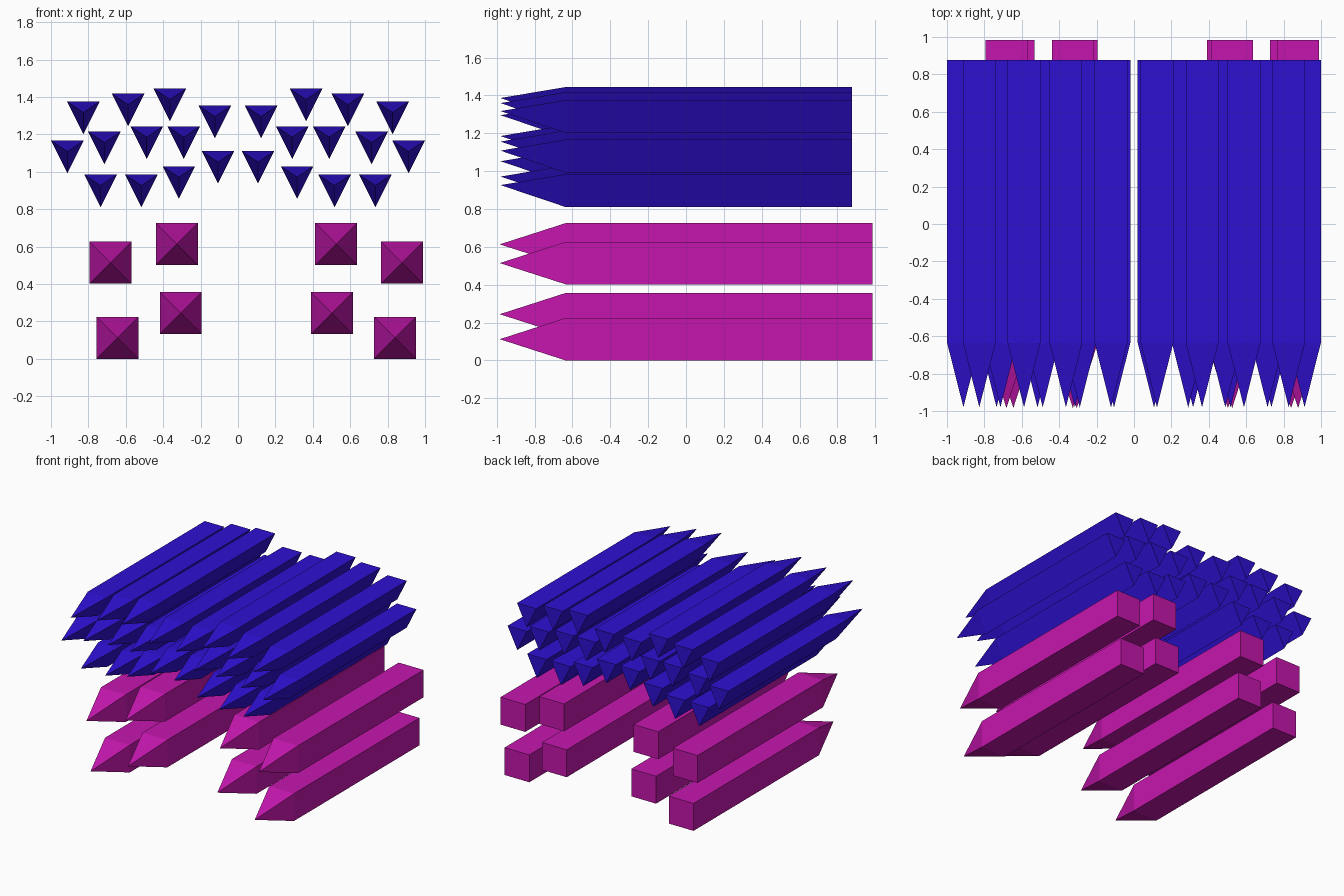
import bpy, bmesh

if "Cube" in bpy.data.objects:
    bpy.data.objects.remove(bpy.data.objects["Cube"])


def material(name, color):
    m = bpy.data.materials.new(name)
    m.diffuse_color = (*color, 1)
    m.use_nodes = True
    m.node_tree.nodes["Principled BSDF"].inputs["Base Color"].default_value = m.diffuse_color
    return m


BLUE = material("blue", (0.027, 0.005, 0.64))
MAGENTA = material("magenta", (0.56, 0.008, 0.42))
SHOULDER = -0.636  # where every shaft starts tapering to its point


def spike(name, profile, x, z, tip, back, mat):
    """Prism along y with a closed back end and a pointed front end."""
    bm = bmesh.new()
    front = [bm.verts.new((px, SHOULDER, pz)) for px, pz in profile]
    rear = [bm.verts.new((px, back, pz)) for px, pz in profile]
    n = len(profile)
    cz = sum(p[1] for p in profile) / n
    apex = bm.verts.new((0, tip, cz))
    for i in range(n):
        j = (i + 1) % n
        bm.faces.new((front[i], front[j], rear[j], rear[i]))
        bm.faces.new((front[j], front[i], apex))
    bm.faces.new(rear)
    bmesh.ops.recalc_face_normals(bm, faces=bm.faces)
    mesh = bpy.data.meshes.new(name)
    bm.to_mesh(mesh)
    bm.free()
    mesh.materials.append(mat)
    ob = bpy.data.objects.new(name, mesh)
    ob.location = (x, 0, z)
    bpy.context.collection.objects.link(ob)


# Upper triangular spikes: (x, top z), mirrored left and right
TRIANGLE = [(-0.087, 0), (0.087, 0), (0, -0.174)]
rows = {
    "top": [(0.123, 1.353), (0.364, 1.444), (0.588, 1.417), (0.827, 1.375)],
    "middle": [(0.290, 1.243), (0.488, 1.243), (0.714, 1.214), (0.912, 1.166)],
    "bottom": [(0.107, 1.110), (0.316, 1.029), (0.516, 0.984), (0.735, 0.984)],
}
for row, spots in rows.items():
    for i, (x, z) in enumerate(spots):
        for side, s in (("left", -1), ("right", 1)):
            spike(f"{row}_spike_{side}_{i + 1}", TRIANGLE, s * x, z, -0.98, 0.877, BLUE)

# Lower square stakes: (x, centre z)
H = 0.112
SQUARE = [(-H, -H), (H, -H), (H, H), (-H, H)]
stakes = [(-0.682, 0.514), (-0.327, 0.613), (0.525, 0.613), (0.877, 0.514),
          (-0.645, 0.112), (-0.306, 0.244), (0.502, 0.244), (0.840, 0.112)]
for i, (x, z) in enumerate(stakes):
    spike(f"square_stake_{i + 1}", SQUARE, x, z, -0.984, 0.984, MAGENTA)
